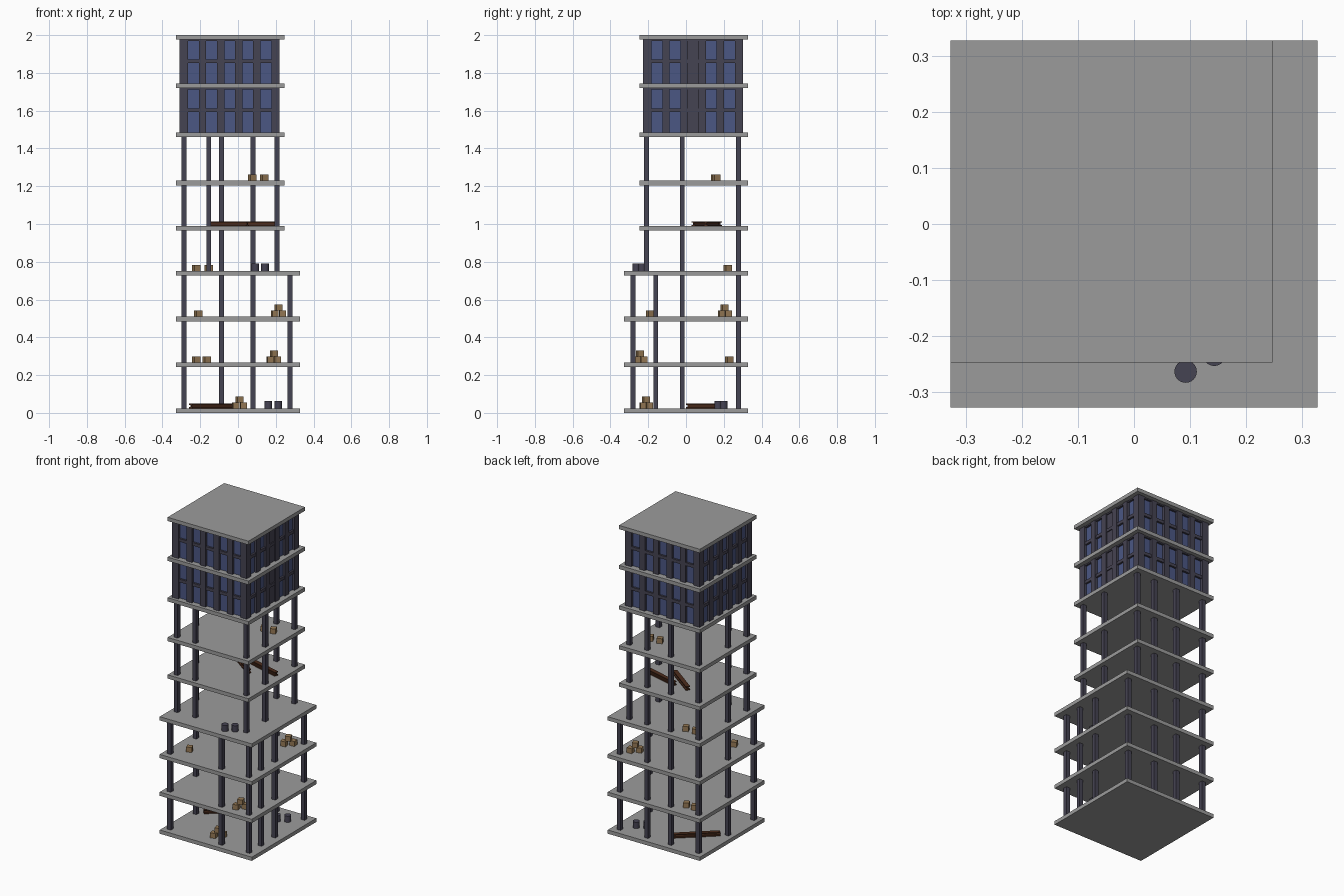
import bpy, math
from mathutils import Matrix, Vector

cube = bpy.data.objects.get("Cube")
if cube:
    bpy.data.objects.remove(cube, do_unlink=True)


def material(name, r, g, b):
    m = bpy.data.materials.new(name)
    m.use_nodes = True
    m.diffuse_color = (r, g, b, 1)
    node = next(n for n in m.node_tree.nodes if n.type == 'BSDF_PRINCIPLED')
    node.inputs["Base Color"].default_value = (r, g, b, 1)
    node.inputs["Roughness"].default_value = 0.8
    return m


CONCRETE = material("concrete", 0.33, 0.33, 0.33)
STEEL = material("dark steel", 0.06, 0.056, 0.085)
GLASS = material("blue glass", 0.07, 0.095, 0.23)
WOOD = material("crate wood", 0.30, 0.19, 0.09)
RUST = material("rusty iron", 0.075, 0.026, 0.012)


def box(name, lo, hi, mat, turn=0.0):
    """Box between two corners, turned about its own vertical axis."""
    lo, hi = Vector(lo), Vector(hi)
    bpy.ops.mesh.primitive_cube_add(size=1, location=(lo + hi) / 2)
    o = bpy.context.object
    o.name = name
    o.data.transform(Matrix.Diagonal((*(hi - lo), 1)))
    o.rotation_euler.z = turn
    o.data.materials.append(mat)
    return o


def crate(x, y, z, turn=0.4):
    h = 0.017
    box("crate", (x - h, y - h, z), (x + h, y + h, z + 2 * h - 0.002), WOOD, turn)


def crate_stack(x, y, z):
    crate(x - 0.02, y - 0.015, z, 0.2)
    crate(x + 0.02, y + 0.02, z, 0.1)
    crate(x, y, z + 0.032, 0.3)


def drum(x, y, z):
    bpy.ops.mesh.primitive_cylinder_add(vertices=24, radius=0.02, depth=0.04,
                                        location=(x, y, z + 0.02))
    o = bpy.context.object
    o.name = "drum"
    o.data.materials.append(STEEL)
    bpy.ops.object.shade_smooth_by_angle()


def girder(a, b, z):
    """I-beam lying on a floor from a to b."""
    a, b = Vector(a), Vector(b)
    mid, half = (a + b) / 2, (b - a).length / 2
    turn = math.atan2(b.y - a.y, b.x - a.x)
    for part, width, low, high in (("lower_flange", 0.013, 0, 0.006),
                                   ("web", 0.004, 0.006, 0.019),
                                   ("upper_flange", 0.013, 0.019, 0.025)):
        box("girder_" + part, (mid.x - half, mid.y - width, z + low),
            (mid.x + half, mid.y + width, z + high), RUST, turn)


# Floor slabs: a wide lower block and a stepped-back upper block
E, STEP, THICK = 0.327, 0.247, 0.024
FLOORS = [0, 0.243, 0.485, 0.727, 0.965, 1.205, 1.46, 1.72, 1.976]
for i, z in enumerate(FLOORS):
    s = E if i < 4 else STEP
    box("floor_slab", (-E, -s, z), (s, E, z + THICK), CONCRETE)
TOP = [z + THICK for z in FLOORS]

# Columns standing around the edge of each open storey
BACK, LEFT = 0.277, -0.285
shared = [(LEFT, BACK), (-0.087, BACK), (0.08, BACK), (LEFT, -0.02)]
lower = shared + [(0.275, y) for y in (-0.28, -0.16, -0.02, BACK)] + \
    [(LEFT, -0.28), (0.08, -0.28)]
upper = shared + [(0.207, y) for y in (-0.21, -0.02, BACK)] + \
    [(LEFT, -0.21), (-0.155, -0.21)]
for i in range(6):
    for x, y in (lower if i < 3 else upper):
        box("column", (x - 0.013, y - 0.013, TOP[i]),
            (x + 0.013, y + 0.013, FLOORS[i + 1]), STEEL)

# Two glazed storeys: glass core, steel piers and bands on all four sides
CX, CY, H, INSET = -0.044, 0.038, 0.265, 0.016
BAY, WINDOW = 0.096, 0.057


def side_box(name, turn, u0, u1, depth, z0, z1):
    """Steel strip on one side; u runs along the wall, depth goes inward."""
    o = box(name, (u0, -H + depth[0], z0), (u1, -H + depth[1], z1), STEEL)
    place = Matrix.Translation((CX, CY, 0)) @ Matrix.Rotation(turn, 4, 'Z')
    o.matrix_world = place @ Matrix.Translation(o.location)


for i in (6, 7):
    low, high = TOP[i], FLOORS[i + 1]
    g = H - INSET
    box("glass_core", (CX - g, CY - g, low), (CX + g, CY + g, high), GLASS)
    middle = low + 0.118
    for k in range(4):
        turn = k * math.pi / 2
        edges = [-H] + [(j - 2) * BAY + s * WINDOW / 2
                        for j in range(5) for s in (-1, 1)] + [H]
        for u0, u1 in zip(edges[::2], edges[1::2]):
            side_box("wall_pier", turn, u0, u1, (0, INSET), low, high)
        side_box("wall_band", turn, -H + INSET, H - INSET, (0.004, INSET),
                 middle - 0.01, middle + 0.01)
        side_box("wall_head", turn, -H + INSET, H - INSET, (0.004, INSET),
                 high - 0.008, high)
    # Blanked middle bay on the +x side
    side_box("blank_panel", math.pi / 2, -WINDOW / 2, WINDOW / 2,
             (INSET - 0.006, INSET), low, high)

# Building supplies left on the open floors
crate_stack(0.008, -0.212, TOP[0])
crate_stack(0.19, -0.243, TOP[1])
crate_stack(0.215, 0.205, TOP[2])
for x, y, level in ((-0.222, 0.23, 1), (-0.165, 0.23, 1), (-0.21, -0.19, 2),
                    (-0.22, 0.22, 3), (-0.155, 0.22, 3),
                    (0.076, 0.155, 5), (0.14, 0.16, 5)):
    crate(x, y, TOP[level])
for x, y, level in ((0.16, 0.17, 0), (0.213, 0.2, 0),
                    (0.092, -0.263, 3), (0.143, -0.233, 3)):
    drum(x, y, TOP[level])
girder((-0.25, 0.01), (-0.025, 0.21), TOP[0])
girder((0.2, 0.105), (-0.04, 0.17), TOP[4])
girder((0.05, 0.04), (-0.14, 0.18), TOP[4])
